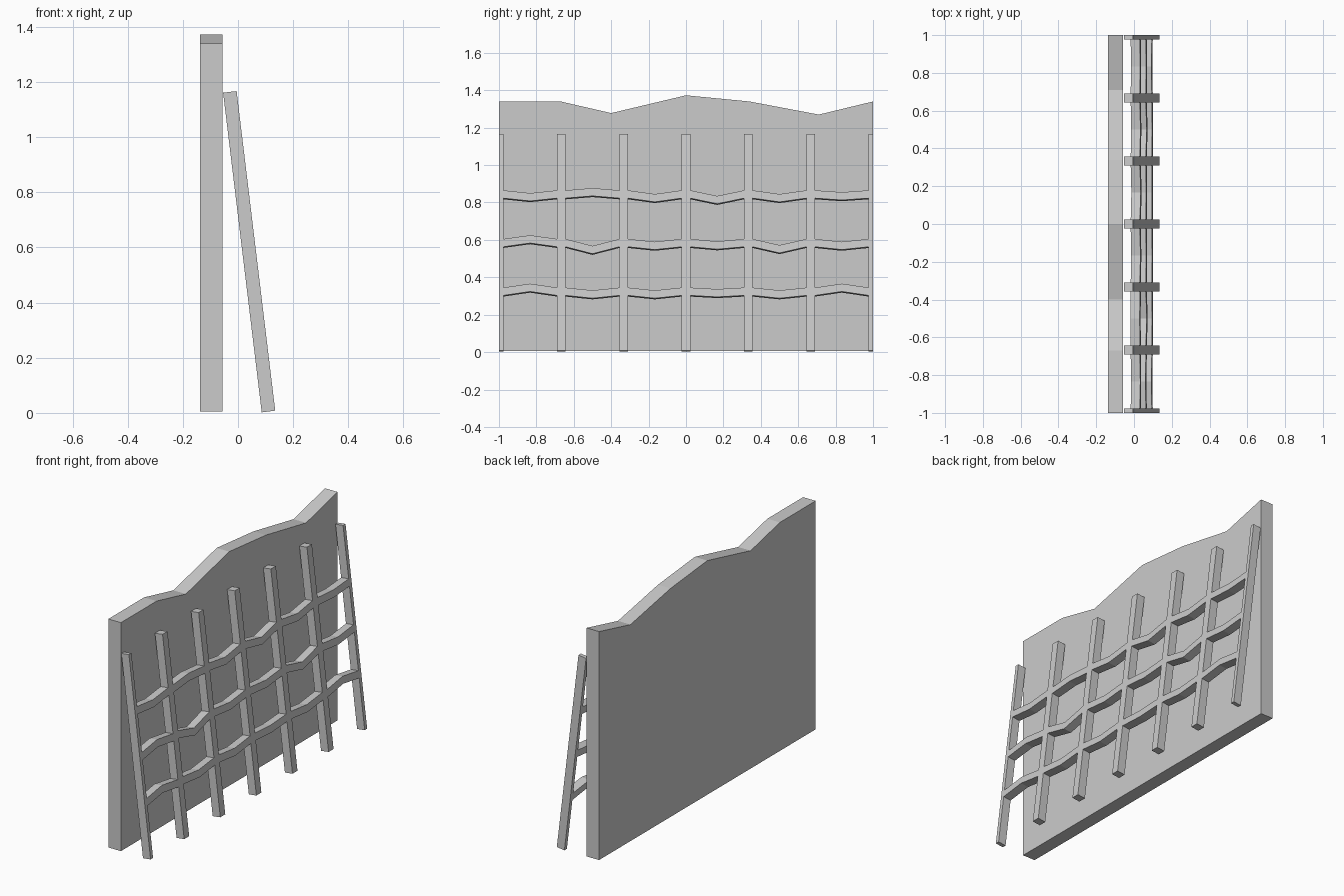
import bpy
import bmesh
from mathutils import Vector

if "Cube" in bpy.data.objects:
    bpy.data.objects.remove(bpy.data.objects["Cube"], do_unlink=True)

grey = bpy.data.materials.new("plain grey")
grey.use_nodes = True
colour = (0.6, 0.6, 0.6, 1)
grey.diffuse_color = colour
grey.node_tree.nodes["Principled BSDF"].inputs["Base Color"].default_value = colour


def extrude_to_object(name, bm, offset):
    """Thicken the flat faces along offset and make an object of them."""
    result = bmesh.ops.extrude_face_region(bm, geom=bm.faces[:], use_keep_orig=True)
    moved = [g for g in result["geom"] if isinstance(g, bmesh.types.BMVert)]
    bmesh.ops.translate(bm, verts=moved, vec=offset)
    bmesh.ops.recalc_face_normals(bm, faces=bm.faces[:])
    mesh = bpy.data.meshes.new(name)
    bm.to_mesh(mesh)
    bm.free()
    mesh.materials.append(grey)
    obj = bpy.data.objects.new(name, mesh)
    bpy.context.collection.objects.link(obj)
    return obj


# Wall slab with a broken top edge
BACK, FACE, FOOT = -0.138, -0.057, 0.005
top_edge = [(-1, 1.34), (-0.67, 1.34), (-0.4, 1.278), (0, 1.373),
            (0.34, 1.34), (0.71, 1.27), (1, 1.34)]
bm = bmesh.new()
outline = [(-1, FOOT)] + top_edge + [(1, FOOT)]
bm.faces.new([bm.verts.new((BACK, y, z)) for y, z in outline])
extrude_to_object("wall", bm, Vector((FACE - BACK, 0, 0)))

# Leaning lattice: seven posts joined by three wavy rails
BOTTOM, TOP, RAIL, HALF = 0.008, 1.167, 0.042, 0.023
rails = [  # height at the posts, then height in the middle of each bay
    (0.303, (0.324, 0.288, 0.288, 0.295, 0.288, 0.324)),
    (0.563, (0.583, 0.526, 0.548, 0.55, 0.53, 0.548)),
    (0.823, (0.808, 0.835, 0.803, 0.793, 0.803, 0.813)),
]

# Columns run along y: two edges for each post, one at the middle of each bay
columns = []
for i in range(7):
    centre = -1 + i / 3
    for y in (centre - HALF, centre + HALF):
        columns.append((max(-1, min(1, y)), None))
    if i < 6:
        columns.append((centre + 1 / 6, i))


def lean(y, z):
    """Point on the front plane of the lattice."""
    return (0.135 - 0.14 * (z - BOTTOM) / (TOP - BOTTOM), y, z)


bm = bmesh.new()
grid = []
for y, bay in columns:
    heights = [BOTTOM]
    for base, mids in rails:
        z = base if bay is None else mids[bay]
        heights += [z, z + RAIL]
    heights.append(TOP)
    grid.append([bm.verts.new(lean(y, z)) for z in heights])
for c in range(len(grid) - 1):
    is_post = c % 3 == 0
    for r in range(len(grid[c]) - 1):
        if is_post or r % 2 == 1:
            bm.faces.new((grid[c][r], grid[c + 1][r],
                          grid[c + 1][r + 1], grid[c][r + 1]))
loose = [v for v in bm.verts if not v.link_faces]
bmesh.ops.delete(bm, geom=loose, context="VERTS")
extrude_to_object("lattice", bm, Vector((-0.049, 0, -0.006)))
